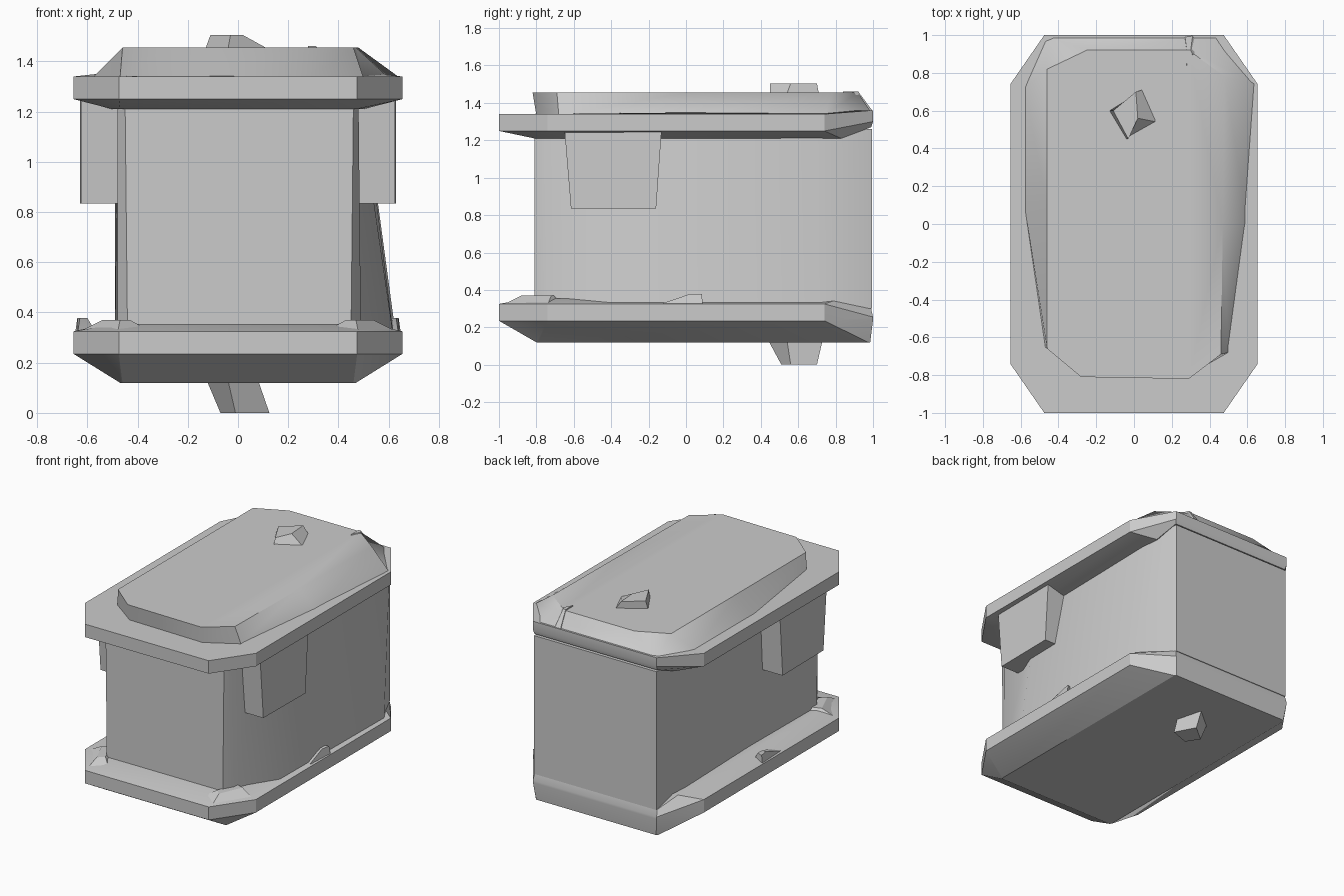
import bpy
import bmesh
import math

default_cube = bpy.data.objects.get("Cube")
if default_cube:
    bpy.data.objects.remove(default_cube, do_unlink=True)

grey = bpy.data.materials.new("plain grey")
grey.use_nodes = True
GREY = (0.6, 0.6, 0.6, 1)
grey.diffuse_color = GREY
grey.node_tree.nodes["Principled BSDF"].inputs["Base Color"].default_value = GREY


def loft(name, rings, smooth=25):
    """Skin equal-length closed rings from bottom to top and cap both ends."""
    bm = bmesh.new()
    loops = [[bm.verts.new(p) for p in ring] for ring in rings]
    for low, high in zip(loops, loops[1:]):
        for i in range(len(low)):
            j = (i + 1) % len(low)
            bm.faces.new((low[i], low[j], high[j], high[i]))
    bm.faces.new(loops[0][::-1])
    bm.faces.new(loops[-1])
    bmesh.ops.recalc_face_normals(bm, faces=bm.faces)
    mesh = bpy.data.meshes.new(name)
    bm.to_mesh(mesh)
    bm.free()
    mesh.materials.append(grey)
    obj = bpy.data.objects.new(name, mesh)
    bpy.context.collection.objects.link(obj)
    bpy.ops.object.select_all(action="DESELECT")
    obj.select_set(True)
    bpy.context.view_layer.objects.active = obj
    bpy.ops.object.shade_smooth_by_angle(angle=math.radians(smooth))
    return obj


def octagon(hx, front, back, cut_x, cut_y, z, back_z=None):
    """Chamfered rectangle; the rear edge may sit at its own height."""
    bz = z if back_z is None else back_z
    x = hx - cut_x
    right = [(x, front, z), (hx, front + cut_y, z), (hx, back - cut_y, z), (x, back, bz)]
    return right + [(-px, py, pz) for px, py, pz in reversed(right)]


def flat(points, z):
    return [(x, y, z) for x, y in points]


# Main body: the +x wall flares outward towards the floor
foot = [(-.44, -.81), (.45, -.81), (.49, -.74), (.62, -.42), (.63, .70),
        (.47, .995), (-.47, .995), (-.49, .70), (-.47, 0), (-.48, -.75)]
head = [(-.45, -.81), (.46, -.81), (.48, -.76), (.48, -.42), (.50, .70),
        (.47, .995), (-.47, .995), (-.49, .70), (-.48, 0), (-.48, -.76)]
loft("body", [flat(foot, .30), flat(head, 1.26)])

# Lower rim: rectangular underside spreading into a chamfered band
loft("lower_rim", [
    octagon(.47, -.80, .985, .01, .01, .12),
    octagon(.655, -1, 1, .18, .26, .235, .24),
    octagon(.655, -1, 1, .18, .26, .325, .255),
    octagon(.52, -.84, .99, .05, .16, .355, .30),
])

# Upper rim
loft("upper_rim", [
    octagon(.50, -.81, .99, .03, .16, 1.21, 1.27),
    octagon(.655, -1, 1, .18, .26, 1.25, 1.30),
    octagon(.655, -1, 1, .18, .26, 1.34, 1.36),
])

# Roof slab with sloping sides
eaves = [(-.28, -.79), (.29, -.80), (.50, -.68), (.60, 0), (.645, .74),
         (.47, 1), (-.47, 1), (-.58, .72), (-.58, .10), (-.47, -.65)]
crown = [(-.28, -.81), (.29, -.82), (.46, -.69), (.47, 0), (.48, .78),
         (.29, .92), (-.25, .92), (-.46, .82), (-.46, .10), (-.46, -.66)]
loft("roof", [flat(eaves, 1.335), flat(crown, 1.455)], 40)

# Small ridge at the rear corner of the roof
loft("roof_ridge", [
    flat([(.26, .82), (.40, .88), (.31, .995), (.27, .99)], 1.36),
    flat([(.28, .84), (.31, .90), (.30, .92), (.28, .92)], 1.462),
])

# Mirrored side plates and rim bumps
for side, sign in (("left", 1), ("right", -1)):
    rings = []
    for z, front, back in ((.835, -.615, -.16), (1.26, -.65, -.13)):
        rings.append(flat([(sign * .46, front), (sign * .625, front),
                           (sign * .63, back), (sign * .46, back)], z))
    loft(f"{side}_side_plate", rings)
    loft(f"{side}_rim_bump", [
        flat([(sign * .56, -.18), (sign * .64, -.18), (sign * .65, .09), (sign * .56, .06)], .31),
        flat([(sign * .60, .03), (sign * .63, .02), (sign * .64, .085), (sign * .60, .07)], .378),
    ])
    # Raised corner facets at the front of the lower rim
    loft(f"{side}_front_corner", [
        flat([(sign * .34, -.92), (sign * .48, -.98), (sign * .64, -.74), (sign * .48, -.62)], .32),
        flat([(sign * .43, -.84), (sign * .47, -.88), (sign * .54, -.72), (sign * .48, -.70)], .37),
    ])

# Roof knob and slanted peg underneath
loft("roof_knob", [
    flat([(-.04, .45), (.12, .54), (.045, .71), (-.13, .60)], 1.45),
    flat([(-.03, .45), (.02, .56), (.01, .70), (-.11, .60)], 1.505),
])
loft("bottom_peg", [
    flat([(-.01, .51), (.125, .56), (.05, .70), (-.07, .60)], 0),
    flat([(-.04, .44), (.08, .54), (.03, .73), (-.125, .60)], .13),
])
